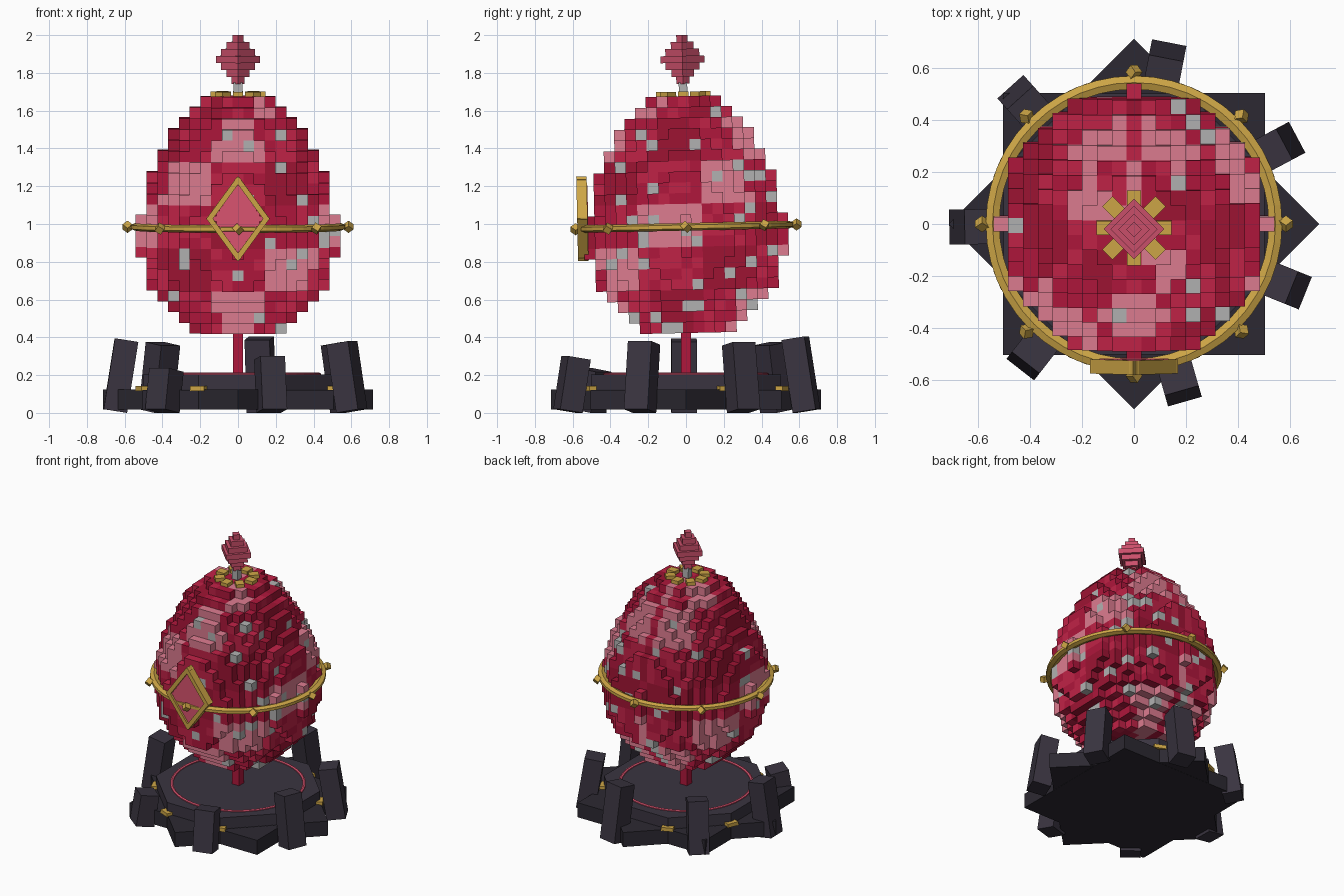
import bpy, bmesh, math, random
from mathutils import Matrix, Vector

if "Cube" in bpy.data.objects:
    bpy.data.objects.remove(bpy.data.objects["Cube"])

random.seed(4)
TILT = Matrix.Translation((0, 0, 1)) @ Matrix.Rotation(math.radians(1.25), 4, 'X') @ Matrix.Translation((0, 0, -1))
I = Matrix.Identity(4)


def mat(name, hexcol):
    m = bpy.data.materials.new(name)
    lin = [(int(hexcol[i:i + 2], 16) / 255) ** 2.2 for i in (0, 2, 4)]
    m.diffuse_color = (*lin, 1)
    m.use_nodes = True
    m.node_tree.nodes["Principled BSDF"].inputs["Base Color"].default_value = m.diffuse_color
    return m


PINK, CRIMSON = mat("pink", "DC7B8F"), mat("crimson", "BF2748")
DARK, RED = mat("dark_red", "9C1A36"), mat("red", "AE1D3E")
GREY, GOLD = mat("silver_grey", "B0B0B0"), mat("gold", "CDA548")
GEM, ROSE = mat("gem", "C9506A"), mat("rose", "DB5570")
STONE, SLAB = mat("stone", "3C3742"), mat("slab", "302D35")


def finish(name, bm, mats, matrix=I):
    me = bpy.data.meshes.new(name)
    bm.to_mesh(me)
    bm.free()
    for m in mats:
        me.materials.append(m)
    ob = bpy.data.objects.new(name, me)
    bpy.context.collection.objects.link(ob)
    ob.matrix_world = matrix
    return ob


def boxes(name, items, material, matrix=I):
    """One object from many (local matrix, size) boxes."""
    bm = bmesh.new()
    for m, size in items:
        bmesh.ops.create_cube(bm, size=1, matrix=m @ Matrix.Diagonal((*size, 1)))
    return finish(name, bm, [material], matrix)


def at(x, y, z):
    return Matrix.Translation((x, y, z))


def rot(deg, axis='Z'):
    return Matrix.Rotation(math.radians(deg), 4, axis)


def ring(name, radius, z, half_w, half_h, material, sides, segs, matrix=I):
    bm = bmesh.new()
    loops = []
    for s in range(segs):
        a = math.tau * s / segs
        loop = []
        for k in range(sides):
            b = math.tau * (k + 0.5) / sides
            r = radius + half_w * math.cos(b)
            loop.append(bm.verts.new((r * math.cos(a), r * math.sin(a), z + half_h * math.sin(b))))
        loops.append(loop)
    for s in range(segs):
        p, q = loops[s], loops[(s + 1) % segs]
        for k in range(sides):
            n = (k + 1) % sides
            bm.faces.new((p[k], q[k], q[n], p[n]))
    return finish(name, bm, [material], matrix)


# Voxel egg: one radius (in cells) per layer, only exposed faces are made
C, Z0 = 0.057, 0.423
RADII = [4.6, 5.8, 6.7, 7.5, 8.1, 8.5, 8.8, 9, 9, 9, 9, 8.9, 8.7, 8.4, 8.1,
         7.7, 7.2, 6.7, 6.1, 5.4, 4.5, 3.5]


def solid(i, j, k):
    return 0 <= k < len(RADII) and i * i + j * j <= RADII[k] ** 2


def shade(i, j, k):
    if random.random() < 0.07:
        return 4
    sector = math.floor((math.degrees(math.atan2(i, -j)) + 20) / 40)
    idx = (sector - k // 4) % 4
    if idx in (1, 3) and random.random() < 0.35:
        return 4 - idx
    return idx


bm = bmesh.new()
DIRS = [(1, 0, 0), (-1, 0, 0), (0, 1, 0), (0, -1, 0), (0, 0, 1), (0, 0, -1)]
for k in range(len(RADII)):
    for i in range(-9, 10):
        for j in range(-9, 10):
            if not solid(i, j, k):
                continue
            open_dirs = [Vector(d) for d in DIRS if not solid(i + d[0], j + d[1], k + d[2])]
            if not open_dirs:
                continue
            col = shade(i, j, k)
            centre = Vector((i * C, j * C, Z0 + (k + 0.5) * C))
            for d in open_dirs:
                u = Vector((d.y, d.z, d.x))
                v = d.cross(u)
                f = bm.faces.new([bm.verts.new(centre + (d + u * a + v * b) * (C / 2))
                                  for a, b in ((-1, -1), (1, -1), (1, 1), (-1, 1))])
                f.material_index = col
finish("egg_shell", bm, [PINK, CRIMSON, DARK, RED, GREY], TILT)

# Gold girdle and its studs
ring("girdle", 0.545, 0.985, 0.03, 0.02, GOLD, 6, 48, TILT)
boxes("girdle_studs", [(rot(45 * n) @ at(0.585, 0, 0.985) @ rot(45, 'X') @ rot(45, 'Y'), (0.038,) * 3)
                       for n in range(8)], GOLD, TILT)

# Front lozenge: four gold bars around a stepped gem
W, H, ZC = 0.15, 0.205, 1.04
bars = []
for sx in (-1, 1):
    for sz in (-1, 1):
        ang = math.degrees(math.atan2(sz * H, -sx * W))
        bars.append((at(sx * W / 2, -0.548, ZC + sz * H / 2) @ rot(-ang, 'Y'),
                     (math.hypot(W, H) + 0.025, 0.055, 0.028)))
boxes("lozenge_frame", bars, GOLD, TILT)
rows = 13
boxes("lozenge_gem", [(at(0, -0.54, ZC + n * 0.027),
                       (0.25 * (1 - abs(n) / 7.2) + 0.015, 0.045, 0.027))
                      for n in range(-(rows // 2), rows // 2 + 1)], ROSE, TILT)

# Crown petals, neck and stepped finial gem
boxes("crown_petals", [(rot(45 * n) @ at(0.112, 0, 1.688), (0.065, 0.055, 0.026)) for n in range(8)], GOLD, TILT)
boxes("finial_neck", [(at(0, 0, 1.71), (0.045, 0.045, 0.08))], GREY, TILT)
boxes("finial_gem", [(at(0, 0, 1.761 + 0.037 * n) @ rot(45), (r * 1.414, r * 1.414, 0.037))
                     for n, r in enumerate((0.035, 0.06, 0.09, 0.116, 0.09, 0.06, 0.03))], GEM, TILT)

# Stem
boxes("stem", [(at(0, 0, 0.32), (0.055, 0.055, 0.26))], RED)

# Star base from two squares, with an octagonal step
boxes("base_star", [(at(0, 0, 0.07), (1.01, 1.01, 0.104)),
                    (at(0, 0, 0.071) @ rot(45), (1.01, 1.01, 0.104))], SLAB)
bm = bmesh.new()
bmesh.ops.create_cone(bm, cap_ends=True, segments=8, radius1=0.545, radius2=0.545, depth=0.085,
                      matrix=at(0, 0, 0.16) @ rot(22.5))
finish("base_step", bm, [STONE])
ring("base_inlay", 0.43, 0.204, 0.011, 0.009, ROSE, 6, 48)
boxes("base_clips", [(rot(45 * n + 22.5) @ at(0.54, 0, 0.13), (0.06, 0.08, 0.026)) for n in range(8)], GOLD)

# Seven leaning pillars of uneven height
PILLARS = [(181, 0.38), (132, 0.36), (79, 0.39), (28, 0.36), (-22, 0.365), (-74, 0.285), (-128, 0.22)]
for n, (ang, h) in enumerate(PILLARS):
    boxes(f"pillar_{n + 1}", [(rot(ang) @ at(0.65, 0, 0.01) @ rot(-9, 'Y') @ at(0, 0, h / 2),
                               (0.125, 0.135, h))], STONE)
